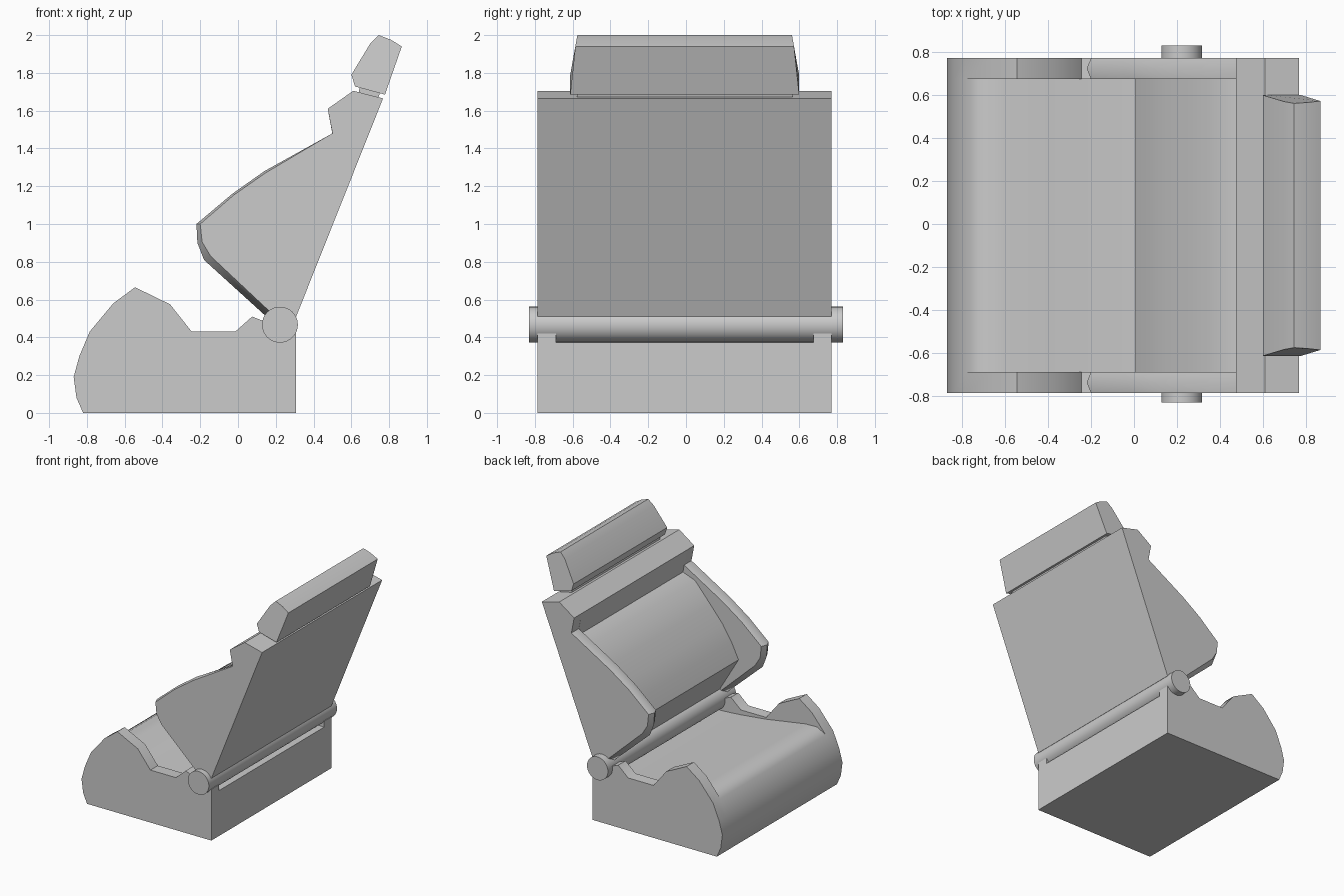
import bpy, bmesh, math

if "Cube" in bpy.data.objects:
    bpy.data.objects.remove(bpy.data.objects["Cube"])

YC = -0.007          # sideways centre of the seat
OUT, INN = 0.778, 0.682   # outer and inner half-widths of the side bolsters


def loft(name, sections):
    """Join equal-length (x, z) profiles placed at successive y positions."""
    bm = bmesh.new()
    rings = [[bm.verts.new((x, y, z)) for x, z in prof] for y, prof in sections]
    n = len(rings[0])
    for a, b in zip(rings, rings[1:]):
        for i in range(n):
            j = (i + 1) % n
            bm.faces.new((a[i], a[j], b[j], b[i]))
    bm.faces.new(rings[0])
    bm.faces.new(rings[-1][::-1])
    bmesh.ops.remove_doubles(bm, verts=bm.verts, dist=0.0005)
    bmesh.ops.recalc_face_normals(bm, faces=bm.faces)
    mesh = bpy.data.meshes.new(name)
    bm.to_mesh(mesh)
    bm.free()
    obj = bpy.data.objects.new(name, mesh)
    bpy.context.collection.objects.link(obj)
    smooth(obj)
    return obj


def smooth(obj):
    bpy.ops.object.select_all(action='DESELECT')
    obj.select_set(True)
    bpy.context.view_layer.objects.active = obj
    bpy.ops.object.shade_smooth_by_angle(angle=math.radians(48))


def mirrored(half):
    """Sections for one side, repeated in reverse on the other side."""
    return ([(YC - h, p) for h, p in half] +
            [(YC + h, p) for h, p in reversed(half)])


# Seat base: raised bolsters with a sunken pan between them
shell = [(0.308, 0), (-0.82, 0), (-0.855, 0.08), (-0.87, 0.19),
         (-0.84, 0.30), (-0.785, 0.43)]
bolster = shell + [(-0.66, 0.58), (-0.545, 0.665), (-0.36, 0.575), (-0.245, 0.43),
                   (-0.015, 0.43), (0.075, 0.51), (0.20, 0.46), (0.308, 0.42)]
pan = shell + [(-0.71, 0.475), (-0.60, 0.472), (-0.40, 0.44), (-0.245, 0.415),
               (-0.015, 0.39), (0.075, 0.383), (0.20, 0.376), (0.308, 0.372)]
loft("seat_base", mirrored([(OUT, bolster), (INN, bolster), (INN, pan)]))

# Backrest: ridged side wings with a recessed lumbar cushion
top = [(0.768, 1.665), (0.61, 1.705), (0.475, 1.61)]
foot = [(0.308, 0.51)]
ridge = [(0.50, 1.48), (0.14, 1.28), (-0.03, 1.16), (-0.22, 1.0),
         (-0.215, 0.90), (-0.18, 0.81), (0.15, 0.51)]
shift = [(0.0, 0.0), (0.005, -0.01), (0.01, -0.005), (0.02, 0.0),
         (0.025, 0.005), (0.035, 0.02), (0.02, 0.025)]
edge = [(x + dx, z + dz) for (x, z), (dx, dz) in zip(ridge, shift)]
lumbar = [(0.51, 1.42), (0.40, 1.38), (0.26, 1.22), (0.15, 1.09),
          (0.07, 0.965), (0.006, 0.835), (0.20, 0.51)]
wing_edge, wing_ridge, cushion = (top + p + foot for p in (edge, ridge, lumbar))
loft("backrest", mirrored([(OUT, wing_edge), ((OUT + INN) / 2, wing_ridge),
                           (INN, wing_edge), (INN, cushion)]))

# Headrest neck plate
neck = [(0.635, 1.68), (0.65, 1.75), (0.757, 1.715), (0.738, 1.65)]
loft("headrest_neck", mirrored([(0.57, neck)]))

# Headrest: narrows towards the top
head = [(0.62, 1.728), (0.60, 1.79), (0.70, 1.955), (0.745, 2.0),
        (0.81, 1.975), (0.867, 1.94), (0.778, 1.685)]
headrest = loft("headrest", mirrored([(1.0, head)]))
for v in headrest.data.vertices:
    half = 0.606 - 0.038 * max(0, v.co.z - 1.79) / 0.21
    v.co.y = YC + math.copysign(half, v.co.y)

# Recliner hinge bar
bpy.ops.mesh.primitive_cylinder_add(vertices=32, radius=0.095, depth=1.66,
                                    location=(0.222, 0, 0.467),
                                    rotation=(math.pi / 2, 0, 0))
bar = bpy.context.object
bar.name = "hinge_bar"
smooth(bar)
